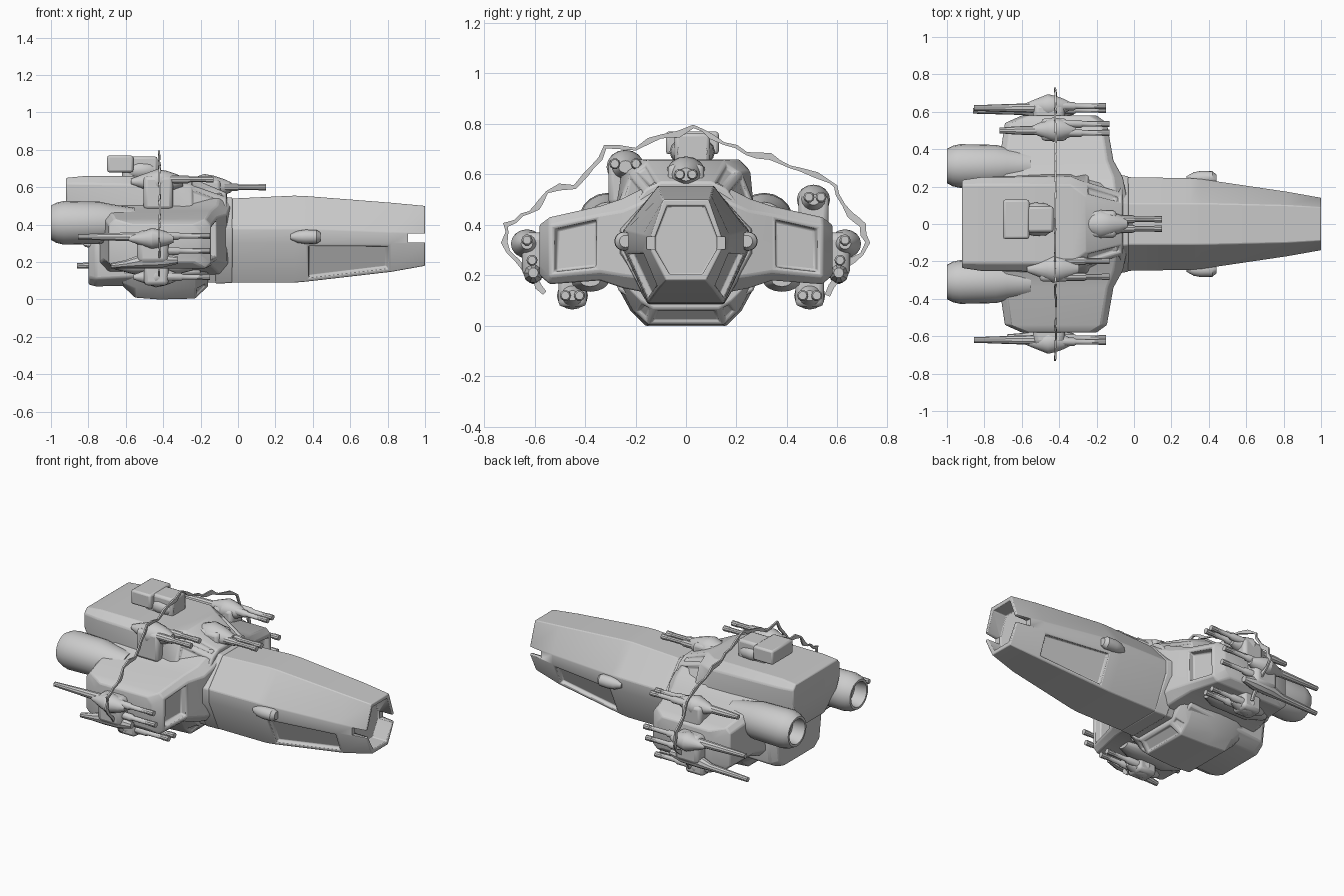
import bpy, bmesh, math, random
from mathutils import Vector

if "Cube" in bpy.data.objects:
    bpy.data.objects.remove(bpy.data.objects["Cube"])
random.seed(4)


def finish(name, bm, bevel=0.0):
    bmesh.ops.recalc_face_normals(bm, faces=bm.faces)
    me = bpy.data.meshes.new(name)
    bm.to_mesh(me)
    bm.free()
    me.polygons.foreach_set("use_smooth", [True] * len(me.polygons))
    me.set_sharp_from_angle(angle=math.radians(32))
    ob = bpy.data.objects.new(name, me)
    bpy.context.collection.objects.link(ob)
    if bevel:
        m = ob.modifiers.new("soft_edges", "BEVEL")
        m.width, m.segments, m.limit_method = bevel, 2, "ANGLE"
    return ob


def loft(name, rings, bevel=0.0, panel=None, rim=0.025, depth=-0.02):
    """Skin equal-length rings, cap both ends, sink the faces chosen by panel(centre, normal)."""
    bm = bmesh.new()
    vs = [[bm.verts.new(p) for p in r] for r in rings]
    n = len(vs[0])
    for a, b in zip(vs, vs[1:]):
        for i in range(n):
            bm.faces.new((a[i], a[(i + 1) % n], b[(i + 1) % n], b[i]))
    bm.faces.new(vs[0])
    bm.faces.new(vs[-1])
    bmesh.ops.recalc_face_normals(bm, faces=bm.faces)
    if panel:
        chosen = [f for f in bm.faces if panel(f.calc_center_median(), f.normal)]
        bmesh.ops.inset_individual(bm, faces=chosen, thickness=rim, depth=0)
        bmesh.ops.inset_individual(bm, faces=chosen, thickness=0.008, depth=depth)
    return finish(name, bm, bevel)


def section(x, *half):
    """Left-right symmetric cross-section from half-profile (y, z) points, top to bottom."""
    return [(x, y, z) for y, z in half] + [(x, -y, z) for y, z in reversed(half)]


def circle(x, y, z, ry, rz=None, n=16):
    rz = rz or ry
    return [(x, y + ry * math.cos(2 * math.pi * i / n), z + rz * math.sin(2 * math.pi * i / n)) for i in range(n)]


def box(name, x0, x1, y0, y1, z0, z1, bevel=0.0):
    return loft(name, [[(x, y0, z0), (x, y1, z0), (x, y1, z1), (x, y0, z1)] for x in (x0, x1)], bevel)


# Long forward hull, hexagonal with a hollow nose
hull = loft("forward_hull", [
    section(-0.30, (.11, .54), (.25, .38), (.25, .30), (.15, .09)),
    section(-0.02, (.11, .54), (.25, .38), (.25, .30), (.15, .09)),
    section(0.30, (.11, .555), (.245, .38), (.245, .30), (.15, .09)),
    section(0.36, (.11, .553), (.24, .378), (.24, .30), (.147, .095)),
    section(0.82, (.10, .517), (.172, .36), (.172, .30), (.108, .148)),
    section(1.00, (.09, .50), (.14, .355), (.14, .30), (.08, .18)),
    section(1.00, (.075, .475), (.122, .352), (.122, .303), (.065, .205)),
    section(0.90, (.075, .475), (.122, .352), (.122, .303), (.065, .205))],
    0.005, lambda c, n: 0.4 < c.x < 0.75 and abs(c.y) > .1 and abs(n.y) > .5 and n.z < -.2, 0.025, -0.025)
slot = box("nose_slot_cutter", 0.91, 1.05, -.3, .3, .305, .352)
slot.hide_render = True
slot.display_type = "WIRE"
cut = hull.modifiers.new("nose_slot", "BOOLEAN")
cut.operation, cut.object = "DIFFERENCE", slot

# Hull collar where it meets the wings
loft("hull_collar", [section(-0.12, (.12, .55), (.27, .39), (.27, .28), (.15, .085)),
                     section(-0.03, (.112, .545), (.255, .38), (.255, .29), (.15, .088))], 0.006)

# Upper rear superstructure with sunken corner panels
loft("upper_block", [
    section(-0.92, (.21, .65), (.235, .62), (.235, .54), (.20, .47)),
    section(-0.82, (.21, .66), (.25, .62), (.25, .48), (.22, .28)),
    section(-0.34, (.21, .66), (.255, .61), (.27, .45), (.25, .25)),
    section(-0.26, (.15, .655), (.22, .61), (.28, .46), (.25, .25)),
    section(-0.06, (.10, .57), (.16, .54), (.25, .42), (.22, .25))],
    0.008, lambda c, n: c.x > -.3 and n.x > .1 and .45 < c.z < .6 and abs(c.y) > .1, 0.025, -0.015)

# Lower rear block and keel
loft("lower_block", [
    section(-0.80, (.20, .32), (.22, .26), (.20, .12), (.15, .08)),
    section(-0.76, (.24, .36), (.26, .26), (.24, .11), (.17, .07)),
    section(-0.20, (.26, .36), (.28, .26), (.27, .14), (.17, .08))], 0.01)
loft("keel", [
    section(-0.62, (.25, .14), (.20, .09), (.15, .075)),
    section(-0.55, (.27, .16), (.22, .06), (.16, .01)),
    section(-0.42, (.28, .17), (.22, .06), (.16, .0)),
    section(-0.23, (.27, .17), (.21, .06), (.15, .005)),
    section(-0.16, (.25, .17), (.18, .10), (.13, .07))],
    0.006, lambda c, n: n.x > .4 and c.z < .1, 0.02, -0.01)


def wing_ring(y, x0, x1, z0, z1, c):
    return [(x0, y, z0 + c), (x0 + c, y, z0), (x1 - c, y, z0), (x1, y, z0 + c),
            (x1, y, z1 - c), (x1 - c, y, z1), (x0 + c, y, z1), (x0, y, z1 - c)]


for s, side in ((1, "left"), (-1, "right")):
    # Side wing, with a framed recess in its leading face
    loft(f"{side}_wing", [
        wing_ring(s * .10, -.76, -.03, .12, .58, .06),
        wing_ring(s * .25, -.74, -.06, .15, .505, .05),
        wing_ring(s * .34, -.72, -.11, .18, .475, .035),
        wing_ring(s * .54, -.69, -.145, .165, .43, .03),
        wing_ring(s * .58, -.60, -.20, .20, .40, .04)],
        0.008, lambda c, n: n.x > .8 and .36 < abs(c.y) < .54, 0.024, -0.04)
    # Main engine with tapered hollow nozzle
    loft(f"{side}_engine", [circle(x, s * .31, .41, r, n=20) for x, r in
                            ((-.55, .08), (-.68, .10), (-.74, .113), (-.93, .117), (-.97, .108),
                             (-1.0, .092), (-1.0, .078), (-.92, .07))])
    # Blunt side pod on the hull
    loft(f"{side}_hull_pod", [circle(x, s * y, .335, r) for x, y, r in
                              ((.28, .24, .015), (.32, .245, .032), (.36, .246, .038),
                               (.42, .245, .037), (.44, .24, .024))])
    # Underwing fairing
    loft(f"{side}_under_fairing", [circle(x, s * .38, .18, r, r * .6) for x, r in
                                   ((-.66, .03), (-.56, .075), (-.32, .075), (-.24, .04))])

# Sensor housing on the roof, with neck and saddle
box("sensor_housing", -.70, -.56, -.08, .13, .68, .77, 0.012)
box("sensor_neck", -.62, -.43, -.045, .095, .64, .765, 0.015)
loft("sensor_saddle", [circle(x, .025, .69, r, r * .7) for x, r in
                       ((-.60, .07), (-.53, .09), (-.47, .085), (-.43, .06))])


def turret(name, x, y, z, size, tip, barrels, tails=(), base=None):
    """Bulbous body, forward barrels and optional rear rods; barrels/tails are (y, z) offsets."""
    loft(name + "_body", [circle(x + dx * size, y, z, r * size, r * size * .9) for dx, r in
                          ((-2.1, .25), (-1.5, .5), (-.5, .9), (0, 1.1), (.7, .95), (1.4, .7), (2.0, .4))])
    for i, (dy, dz) in enumerate(barrels):
        loft(f"{name}_barrel_{i}", [circle(bx, y + dy, z + dz, r, n=10) for bx, r in
                                    ((x, .022), (x + size * 2.4, .022), (x + size * 2.6, .015),
                                     (tip - .04, .015), (tip - .04, .017), (tip, .017))])
    for i, (dy, dz, end) in enumerate(tails):
        loft(f"{name}_tail_{i}", [circle(bx, y + dy, z + dz, r, n=10) for bx, r in
                                  ((x, .028), (x - .20, .022), (end, .015))])
    if base:
        box(name + "_base", x - size * 1.1, x + size * 1.2, y - size, y + size, *base, 0.02)


# Gun turrets: bow, roof and shoulder, then side and lower pairs
turret("bow_turret", -.18, 0, .60, .072, .15, ((-.025, 0), (.025, 0)), base=(.50, .64))
turret("roof_turret", -.43, -.24, .63, .068, -.13, ((-.042, .012), (.042, .012)), base=(.48, .66))
turret("shoulder_turret", -.43, .505, .50, .06, -.13, ((-.018, .01), (.03, .01)),
       ((-.005, 0, -.72),), base=(.38, .52))
for s, side, low, rod_end in ((1, "left", .49, -.86), (-1, "right", -.45, -.68)):
    turret(f"{side}_side_turret", -.46, s * .63, .325, .058, -.15,
           ((0, .015), (-s * .02, -.065)), ((-s * .01, .01, -.855),))
    loft(f"{side}_low_rod", [circle(x, s * .605, z, r, n=10) for x, z, r in
                             ((rod_end, .18, .015), (-.60, .19, .022), (-.52, .205, .038),
                              (-.40, .21, .04), (-.32, .21, .02))])
    turret(f"{side}_lower_turret", -.44, low, .12, .056, -.15, ((-.028, 0), (.028, 0)), base=(.075, .22))
    box(f"{side}_turret_mount", -.54, -.37, min(s * .53, s * .65), max(s * .53, s * .65), .19, .37, 0.03)

# Ragged cable ribbon arching across the ship
path = [(-.56, .13), (-.60, .20), (-.67, .26), (-.72, .33), (-.715, .40), (-.65, .44), (-.59, .47), (-.55, .53),
        (-.44, .55), (-.37, .63), (-.32, .71), (-.20, .70), (-.10, .75), (.03, .79), (.10, .75), (.20, .71),
        (.28, .675), (.37, .65), (.45, .62), (.57, .57), (.60, .52), (.65, .44), (.70, .40), (.72, .33),
        (.66, .26), (.60, .19), (.56, .12)]
fine = []
for a, b in zip(path, path[1:]):
    fine += [a, ((a[0] + b[0]) / 2 + random.uniform(-.01, .01), (a[1] + b[1]) / 2 + random.uniform(-.012, .012))]
fine.append(path[-1])
rings = []
for i, (y, z) in enumerate(fine):
    a, b = fine[max(i - 1, 0)], fine[min(i + 1, len(fine) - 1)]
    nrm = Vector((0, -(b[1] - a[1]), b[0] - a[0])).normalized() * random.uniform(.005, .014)
    c = Vector((-.42 + random.uniform(-.004, .004), y, z))
    w = Vector((.005, 0, 0))
    rings.append([c - w - nrm, c + w - nrm, c + w + nrm, c - w + nrm])
loft("cable_ribbon", rings)
